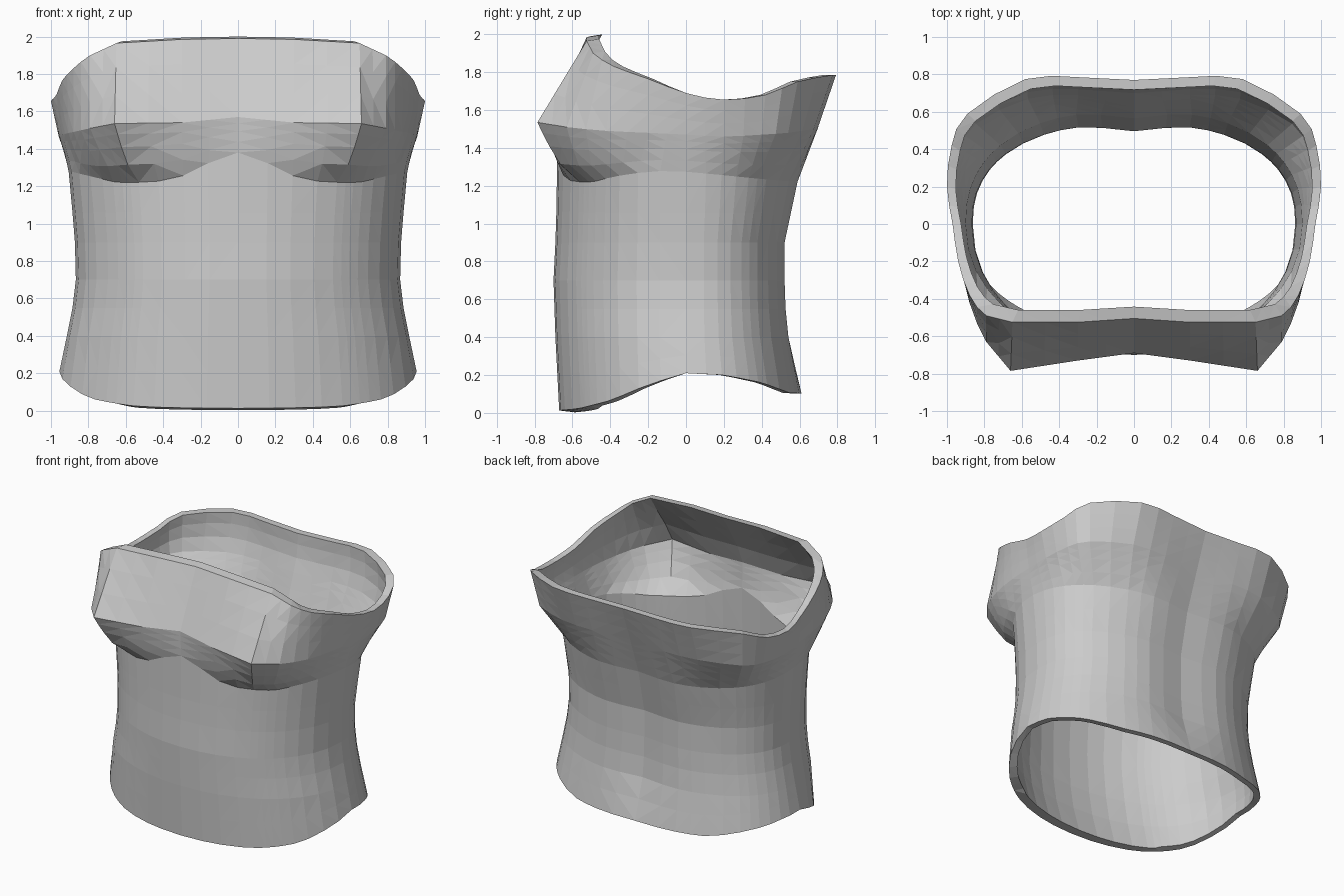
import bpy, bmesh
from math import atan2, cos, sin, exp
from mathutils import Vector

if "Cube" in bpy.data.objects:
    bpy.data.objects.remove(bpy.data.objects["Cube"])

# Half outlines (front centre round to back centre): top rim, and bust level
RIM = [(0, -.505, 1.99), (.3, -.525, 1.985), (.65, -.525, 1.965), (.79, -.49, 1.90),
       (.88, -.38, 1.83), (.94, -.2, 1.765), (.97, 0, 1.69), (1.0, .2, 1.655),
       (.975, .42, 1.68), (.89, .59, 1.75), (.58, .775, 1.785), (.3, .785, 1.78),
       (0, .77, 1.775)]
BUST = [(0, -.69, 1.57), (.3, -.73, 1.54), (.66, -.785, 1.535), (.79, -.63, 1.51),
        (.88, -.42, 1.49), (.925, -.2, 1.48), (.945, 0, 1.47), (.957, .2, 1.46),
        (.93, .40, 1.47), (.85, .54, 1.48), (.57, .675, 1.5), (.3, .695, 1.5),
        (0, .67, 1.5)]
APEX = 2
# Lower body: height, half width, front depth, back depth
BODY = [(.4, .915, .69, .565), (.55, .885, .695, .55), (.7, .867, .70, .545),
        (.9, .872, .69, .545), (1.06, .885, .685, .58), (1.22, .905, .68, .615)]
HEM = (.955, .67, .62)
HEM_Z = [(-.7, .01), (-.57, .022), (-.4, .065), (-.2, .15), (0, .21), (.2, .2),
         (.4, .16), (.55, .105), (.7, .1)]


def refine(points):
    """Add a rounded midpoint to each span, keeping the bust apex pointed."""
    pts = [Vector(p) for p in points]
    out = []
    for i in range(len(pts) - 1):
        a, b = pts[i], pts[i + 1]
        mid = a.lerp(b, .5)
        if i > APEX and i + 2 < len(pts):
            mid = (a + b) * .5625 - (pts[i - 1] + pts[i + 2]) * .0625
        out += [a, mid]
    return out + [pts[-1]]


def hem_height(y):
    for (a, za), (b, zb) in zip(HEM_Z, HEM_Z[1:]):
        if y <= b:
            return za + (zb - za) * (y - a) / (b - a)
    return HEM_Z[-1][1]


def spow(v, p):
    return abs(v) ** p * (1 if v >= 0 else -1)


def body_section(z, w, front, back, columns, dent=.045):
    """Rounded cross-section with a shallow spine groove at the back."""
    ring = []
    for c in columns:
        t = atan2(c.y / (.56 if c.y < 0 else .78), c.x)
        n = 2.1 if t < 0 else 2.35
        x = w * spow(cos(t), 2 / n) if c.x > 0 else 0
        y = (front if t < 0 else back) * spow(sin(t), 2 / n)
        if y > 0:
            y -= dent * exp(-(x / .2) ** 2)
        ring.append(Vector((x, y, hem_height(y) if z is None else z)))
    return ring


def blend(a, b, f):
    return [p.lerp(q, f) for p, q in zip(a, b)]


def cup(a, b, f):
    """Blend that swells outward at the front, for the underside of the bust."""
    ring = []
    for p, q in zip(a, b):
        v = p.lerp(q, f ** .65 if q.y < -.3 else f)
        v.z = p.z + (q.z - p.z) * f
        ring.append(v)
    return ring


def mirror(ring):
    return ring + [Vector((-p.x, p.y, p.z)) for p in reversed(ring[1:-1])]


def inset(ring, f):
    """Lining ring: f = 1 is full edge thickness."""
    return [Vector((p.x * (1 - .047 * f),
                    p.y * (1 - (.125 if p.y < 0 else .068) * f), p.z)) for p in ring]


# Stack the outer rings from hem to rim
rim, bust = refine(RIM), refine(BUST)
hem = body_section(None, *HEM, rim, dent=.01)
body = [body_section(*s, rim) for s in BODY]
for p in body[-1]:                      # arch between and beside the cups
    if p.y < 0:
        p.z += .16 * exp(-(p.x / .24) ** 2) + .06 * max(0, p.x - .65) / .25
    else:
        p.z += .06 * p.x * (1 - p.y / .62)
outer = [hem, blend(hem, body[0], .5)] + body
outer += [cup(body[-1], bust, f) for f in (.3, .6, .82)]
outer += [bust] + [blend(bust, rim, f) for f in (.35, .7)] + [rim]

# Lining follows the outer shell, thick only at the two edges
thick = [1, .4] + [.12] * (len(outer) - 4) + [.5, 1]
linings = [inset(r, f) for r, f in zip(outer, thick)]
for p in linings[0]:                    # hem and rim edges tilt at the front
    p.z -= .01 if p.y < -.45 else 0
for p in linings[-1]:
    p.z += .01 if p.y < -.42 else 0
rings = [mirror(r) for r in outer + linings[::-1]]

# Skin the closed shell with flat triangles
bm = bmesh.new()
grid = [[bm.verts.new(p) for p in r] for r in rings]
n = len(grid[0])
for a, b in zip(grid, grid[1:] + grid[:1]):
    for i in range(n):
        j = (i + 1) % n
        bm.faces.new((a[i], a[j], b[j], b[i]))
bmesh.ops.triangulate(bm, faces=bm.faces, quad_method='SHORT_EDGE')
bmesh.ops.recalc_face_normals(bm, faces=bm.faces)
mesh = bpy.data.meshes.new("bodice")
bm.to_mesh(mesh)
bm.free()
bpy.context.collection.objects.link(bpy.data.objects.new("bodice", mesh))
